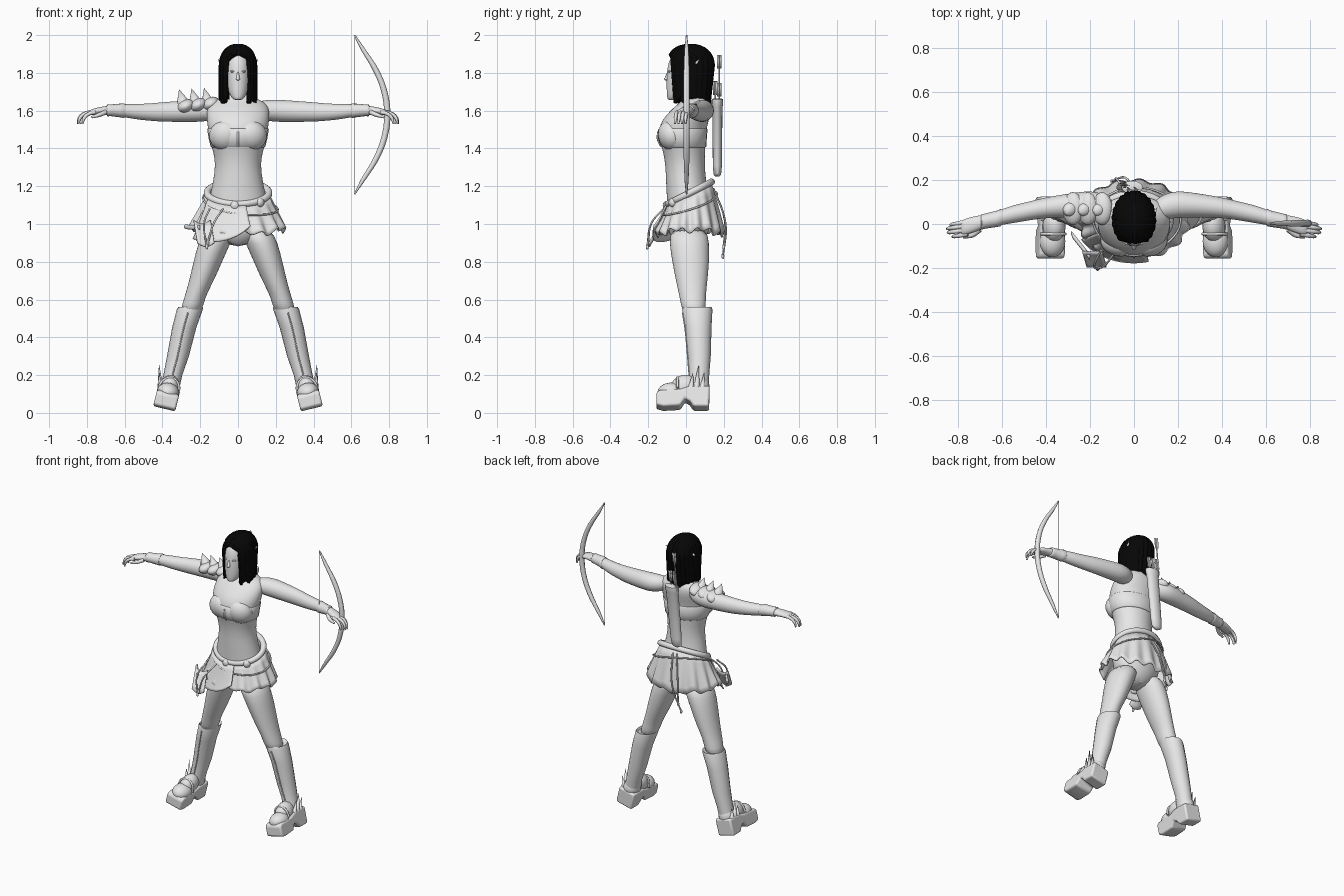
import bpy, bmesh, math
from math import sin, cos, pi
from mathutils import Vector, Matrix

cube = bpy.data.objects.get("Cube")
if cube:
    bpy.data.objects.remove(cube, do_unlink=True)


def material(name, rgb):
    m = bpy.data.materials.new(name)
    m.use_nodes = True
    m.diffuse_color = (*rgb, 1)
    m.node_tree.nodes["Principled BSDF"].inputs["Base Color"].default_value = (*rgb, 1)
    return m


GREY = material("pale_grey", (0.8, 0.8, 0.8))
BLACK = material("hair_black", (0.002, 0.002, 0.002))


def smooth(ob, angle=50):
    bpy.ops.object.select_all(action='DESELECT')
    ob.select_set(True)
    bpy.context.view_layer.objects.active = ob
    if ob.type == 'CURVE':
        bpy.ops.object.convert(target='MESH')
    bpy.ops.object.shade_smooth_by_angle(angle=math.radians(angle))


def finish(name, bm, mat=GREY, subdiv=0, thick=0, angle=50):
    bmesh.ops.recalc_face_normals(bm, faces=bm.faces)
    me = bpy.data.meshes.new(name)
    bm.to_mesh(me)
    bm.free()
    me.materials.append(mat)
    ob = bpy.data.objects.new(name, me)
    bpy.context.collection.objects.link(ob)
    smooth(ob, angle)
    if thick:
        s = ob.modifiers.new("thickness", 'SOLIDIFY')
        s.thickness, s.offset = thick, 0
    if subdiv:
        ob.modifiers.new("smooth", 'SUBSURF').levels = subdiv
    return ob


def loft(name, rings, axis='Z', sides=16, side=1, subdiv=1):
    """Skin of elliptical rings (x, y, z, r1, r2) stacked along an axis."""
    bm = bmesh.new()
    loops = []
    for x, y, z, r1, r2 in rings:
        loop = []
        for i in range(sides):
            a, b = r1 * cos(2 * pi * i / sides), r2 * sin(2 * pi * i / sides)
            p = (x + a, y + b, z) if axis == 'Z' else (x, y + a, z + b)
            loop.append(bm.verts.new((p[0] * side, p[1], p[2])))
        loops.append(loop)
    for A, B in zip(loops, loops[1:]):
        for i in range(sides):
            j = (i + 1) % sides
            bm.faces.new((A[i], A[j], B[j], B[i]))
    bm.faces.new(loops[0])
    bm.faces.new(loops[-1])
    return finish(name, bm, subdiv=subdiv)


def sheet(name, f, nu, nv, mat=GREY, thick=0.008):
    """Thin surface from a function of u and v."""
    bm = bmesh.new()
    g = [[bm.verts.new(f(i / nu, j / nv)) for i in range(nu + 1)] for j in range(nv + 1)]
    for j in range(nv):
        for i in range(nu):
            bm.faces.new((g[j][i], g[j][i + 1], g[j + 1][i + 1], g[j + 1][i]))
    bmesh.ops.remove_doubles(bm, verts=bm.verts, dist=0.0002)
    return finish(name, bm, mat, thick=thick)


def ball(name, loc, radii, rot=(0, 0, 0), seg=20):
    bm = bmesh.new()
    bmesh.ops.create_uvsphere(bm, u_segments=seg, v_segments=seg // 2, radius=1)
    ob = finish(name, bm)
    ob.location, ob.scale, ob.rotation_euler = loc, radii, rot


def spike(name, base, tip, r):
    d = Vector(tip) - Vector(base)
    bm = bmesh.new()
    bmesh.ops.create_cone(bm, cap_ends=True, segments=10, radius1=r, radius2=0, depth=d.length)
    bm.transform(Matrix.Translation((Vector(base) + Vector(tip)) / 2) @ d.to_track_quat('Z', 'Y').to_matrix().to_4x4())
    finish(name, bm)


def tube(name, pts, radii, cyclic=False):
    cu = bpy.data.curves.new(name, 'CURVE')
    cu.dimensions, cu.bevel_depth, cu.bevel_resolution = '3D', 1, 2
    cu.resolution_u, cu.use_fill_caps = 5, True
    sp = cu.splines.new('BEZIER')
    sp.bezier_points.add(len(pts) - 1)
    sp.use_cyclic_u = cyclic
    for i, (b, p) in enumerate(zip(sp.bezier_points, pts)):
        b.co = p
        b.radius = radii[i] if isinstance(radii, list) else radii
        b.handle_left_type = b.handle_right_type = 'AUTO'
    cu.materials.append(GREY)
    ob = bpy.data.objects.new(name, cu)
    bpy.context.collection.objects.link(ob)
    smooth(ob)


# Torso and neck: height, depth centre, half width, half depth
torso = [(.88, .01, .05, .06), (.95, .015, .15, .11), (1.05, .02, .172, .12), (1.15, .01, .148, .112),
         (1.22, 0, .134, .107), (1.32, -.005, .117, .104), (1.4, -.012, .138, .114), (1.45, -.02, .15, .126),
         (1.52, -.016, .163, .128), (1.57, .008, .168, .12), (1.62, .035, .165, .098),
         (1.65, .05, .135, .074), (1.672, .05, .08, .058), (1.69, .04, .05, .052), (1.75, .025, .046, .05)]
loft("torso", [(0, y, z, rx, ry) for z, y, rx, ry in torso], sides=24)

# Head and face
head = [(1.655, -.075, .02, .022), (1.67, -.06, .036, .04), (1.70, -.045, .052, .058), (1.75, -.02, .064, .084),
        (1.8, -.01, .069, .092), (1.86, 0, .07, .095), (1.91, .01, .055, .075), (1.935, .01, .02, .03)]
loft("head", [(0, y, z, rx, ry) for z, y, rx, ry in head], sides=20)
spike("nose", (0, -.104, 1.765), (0, -.09, 1.83), .011)
ball("nose_tip", (0, -.106, 1.768), (.01, .011, .008), seg=12)
ball("lips", (0, -.091, 1.725), (.019, .01, .008), seg=12)
for s in (-1, 1):
    ball("eye", (s * .028, -.086, 1.808), (.014, .01, .006), seg=12)
    spike("ear", (s * .07, .02, 1.82), (s * .106, .075, 1.875), .02)


# Hair: rounded crown falling into a curtain, open over the face
def hair(u, v):
    open_angle = .64 * min(1, max(0, (v - .25) / .06))
    a = open_angle + (2 * pi - 2 * open_angle) * u
    t, drop = min(1, v / .4) * pi / 2, max(0, (v - .4) / .6)
    s, z = sin(t) ** .85, 1.84 + .103 * cos(t) - drop * (.19 + .012 * sin(11 * a))
    s *= 1 + .025 * sin(22 * a)
    ry = .118 - .02 * drop
    return (.089 * s * sin(a), .022 - ry * s * cos(a), z)


sheet("hair", hair, 110, 20, BLACK, .022)

# Top garment
for s in (-1, 1):
    ball("bra_cup", (s * .07, -.08, 1.468), (.084, .066, .08), (.25, s * .35, s * .3), seg=28)
band = [(1.405, -.012, .139, .114), (1.41, -.012, .145, .12), (1.45, -.02, .155, .13),
        (1.5, -.017, .163, .131), (1.505, -.016, .16, .126)]
loft("bra_band", [(0, y, z, rx, ry) for z, y, rx, ry in band], sides=28, subdiv=0)
tube("bra_clasp", [(0, -.146, 1.49), (0, -.149, 1.45), (0, -.13, 1.41)], .006)

# Arms, bracers, hands
arm = [(.08, .06, 1.61, .04, .035), (.14, .08, 1.602, .06, .055), (.2, .09, 1.6, .063, .061),
       (.27, .086, 1.597, .057, .058), (.4, .075, 1.593, .048, .053), (.47, .06, 1.592, .043, .046),
       (.55, .045, 1.595, .042, .041), (.62, .025, 1.602, .033, .033), (.68, .012, 1.602, .03, .026),
       (.72, 0, 1.6, .037, .022), (.77, -.014, 1.594, .038, .017), (.79, -.018, 1.588, .03, .012)]
for s in (-1, 1):
    loft("arm", arm, 'X', side=s)
    loft("bracer", [(.6, .03, 1.6, .036, .036), (.605, .029, 1.6, .039, .039), (.625, .023, 1.601, .037, .036),
                    (.675, .013, 1.602, .034, .031), (.69, .01, 1.602, .035, .032),
                    (.695, .009, 1.602, .031, .026)], 'X', side=s, subdiv=0)
    for i in range(4):
        y = .01 - .018 * i
        reach = (.0, .015, .012, -.01)[i]
        tube("finger", [(s * .755, y, 1.592), (s * (.8 + reach), y - .008, 1.583),
                        (s * (.825 + reach), y - .012, 1.56), (s * (.833 + reach), y - .014, 1.53)],
             [.012, .01, .009, .005])
    tube("thumb", [(s * .7, -.025, 1.592), (s * .735, -.05, 1.578), (s * .775, -.06, 1.565)], [.013, .012, .006])

# Spiked pauldron on the right shoulder
for i in range(3):
    x = -.145 - .066 * i
    ball("shoulder_plate", (x, .07, 1.635 - .006 * i), (.05, .075, .036), (0, -.45, 0))
    spike("shoulder_spike", (x - .015, .065, 1.645), (x - .035, .055, 1.722 - .004 * i), .034)


# Skirt, apron and belt share one flared, tilted wrap
def wrap(a, v, grow=0, hem=.95, ripple=0):
    k = 1 + ripple * v * sin(15 * a)
    x = (.16 + .088 * v + grow) * k * sin(a)
    y = .02 - (.112 + .065 * v + grow) * k * cos(a)
    return (x, y, (1.15 + .5 * y) * (1 - v) + hem * v)


def skirt(u, v):
    a = 2 * pi * u
    return wrap(a, v ** .8, 0, .945 + .025 * sin(a) ** 2 + .012 * sin(15 * a) + .008 * sin(7 * a), .04)


sheet("skirt", skirt, 120, 6)
sheet("apron", lambda u, v: wrap(-1.1 + 1.35 * u, v ** .8, .018, .9 + .09 * u ** 4 + .02 * (1 - u) ** 4), 20, 8)
tube("belt", [wrap(k * pi / 8, -.02, .004) for k in range(16)], .019, True)
tube("hip_cord", [wrap(k * pi / 6, .25 + .15 * sin(k * pi / 6), .016) for k in range(12)], .005, True)
for a in (-.1, .75):
    ball("belt_buckle", wrap(a, 0, .014), (.024, .018, .024), (0, 0, a), seg=12)
loft("hip_scroll", [(-.285, -.04, .985, .006, .006), (-.28, -.05, .985, .014, .012),
                    (-.2, -.15, .98, .014, .012)], 'X', subdiv=0)
# Hanging flap, cords and tassels
sheet("hip_flap", lambda u, v: (-.235 + .09 * u + .02 * v, -.125 - .07 * v, 1.02 - .12 * v - .02 * sin(pi * u)), 6, 5)
cords = [[(-.15, -.12, 1.08), (-.18, -.185, 1.0), (-.165, -.205, .88)],
         [(-.08, -.12, 1.08), (-.13, -.185, 1.0), (-.16, -.2, .9)],
         [(.0, .145, 1.19), (-.04, .21, 1.0), (-.1, .195, .83)],
         [(-.03, .145, 1.19), (-.08, .205, 1.02), (-.08, .2, .88)]]
for c in cords:
    tube("cord", c, .005)
    ball("tassel", c[-1], (.008, .008, .016), seg=8)

# Legs and boots
leg = [(.09, .015, .98, .085, .1), (.125, .017, .9, .088, .108), (.16, .025, .8, .077, .1),
       (.193, .03, .7, .067, .085), (.222, .034, .63, .057, .073), (.237, .038, .58, .058, .068),
       (.255, .045, .52, .055, .06)]
boot = [(.253, .055, .545, .058, .062), (.251, .06, .56, .066, .076), (.256, .06, .545, .069, .08),
        (.285, .065, .45, .064, .07), (.318, .07, .3, .058, .061), (.345, .07, .2, .05, .053),
        (.37, .06, .1, .053, .058)]
sole = [(-.157, .01), (-.157, .075), (-.14, .09), (-.03, .095), (.02, .112), (.125, .112), (.122, .0),
        (.04, .0), (.02, .03), (-.005, .045), (-.03, .005), (-.12, 0)]
for s in (-1, 1):
    loft("leg", leg, side=s)
    loft("boot_shaft", boot, side=s, subdiv=0)
    tube("shin_seam", [(s * .265, -.018, .53), (s * .287, -.005, .45), (s * .32, .009, .3), (s * .347, .017, .2)], .004)
    # Platform sole, tilted with the splayed leg
    foot = Matrix.Translation((s * .391, 0, .022)) @ Matrix.Rotation(-s * .24, 4, 'Y')
    bm = bmesh.new()
    f = bm.faces.new([bm.verts.new((-.06, y, z)) for y, z in sole])
    ext = bmesh.ops.extrude_face_region(bm, geom=[f])["geom"]
    bmesh.ops.translate(bm, vec=(.12, 0, 0), verts=[v for v in ext if isinstance(v, bmesh.types.BMVert)])
    bm.transform(foot)
    ob = finish("platform_sole", bm, angle=35)
    b = ob.modifiers.new("soft_edges", 'BEVEL')
    b.width, b.segments = .012, 3
    rot = (0, -s * .24, 0)
    ball("boot_toe", foot @ Vector((0, -.078, .09)), (.059, .073, .05), rot)
    ball("boot_instep", foot @ Vector((0, -.01, .12)), (.052, .075, .062), (.35, rot[1], 0))
    ball("boot_heel", foot @ Vector((0, .07, .12)), (.053, .055, .06), rot)
    tube("instep_strap", [foot @ Vector((.056 * cos(k * pi / 4), -.045, .1 + .068 * sin(k * pi / 4)))
                          for k in range(5)], .007)
    for i in range(3):
        y = .025 + .03 * i
        spike("ankle_spike", (s * .41, y, .12), (s * .418, y + .012, .215 + .045 * (i == 1)), .018)

# Bow and string
half = [(.617, .421), (.662, .345), (.73, .235), (.775, .12)]
limb = [(x, .003, 1.579 + z) for x, z in half] + [(.79, .003, 1.579)] + [(x, .003, 1.579 - z) for x, z in half[::-1]]
tube("bow", limb, [.004, .011, .015, .016, .017, .016, .015, .011, .004])
tube("bow_string", [limb[0], limb[-1]], .0015)


# Quiver with arrows
def along(t, dx=0, dy=0):
    return Vector((-.045, .166, 1.27)).lerp(Vector((-.008, .166, 1.66)), t) + Vector((dx, dy, 0))


quiver = [(-.05, .012, .01), (-.02, .034, .02), (.1, .039, .024), (.9, .044, .027), (.92, .048, .03),
          (1, .048, .03), (1.01, .04, .022)]
loft("quiver", [(*along(t), rx, ry) for t, rx, ry in quiver], subdiv=0)
for i, (dx, top) in enumerate([(-.036, 1.22), (-.02, 1.25), (-.045, 1.6), (.012, 1.24)]):
    dy = .01 * (-1) ** i
    tube("arrow_shaft", [along(.95, dx, dy), along(top, dx, dy)], .004)
    for k in range(3):
        d = Vector((cos(k * 2.1), sin(k * 2.1), 0)) * .013
        sheet("arrow_feather", lambda u, v: along(top - .18 + .18 * v, dx, dy) + d * u, 1, 2, thick=.002)
